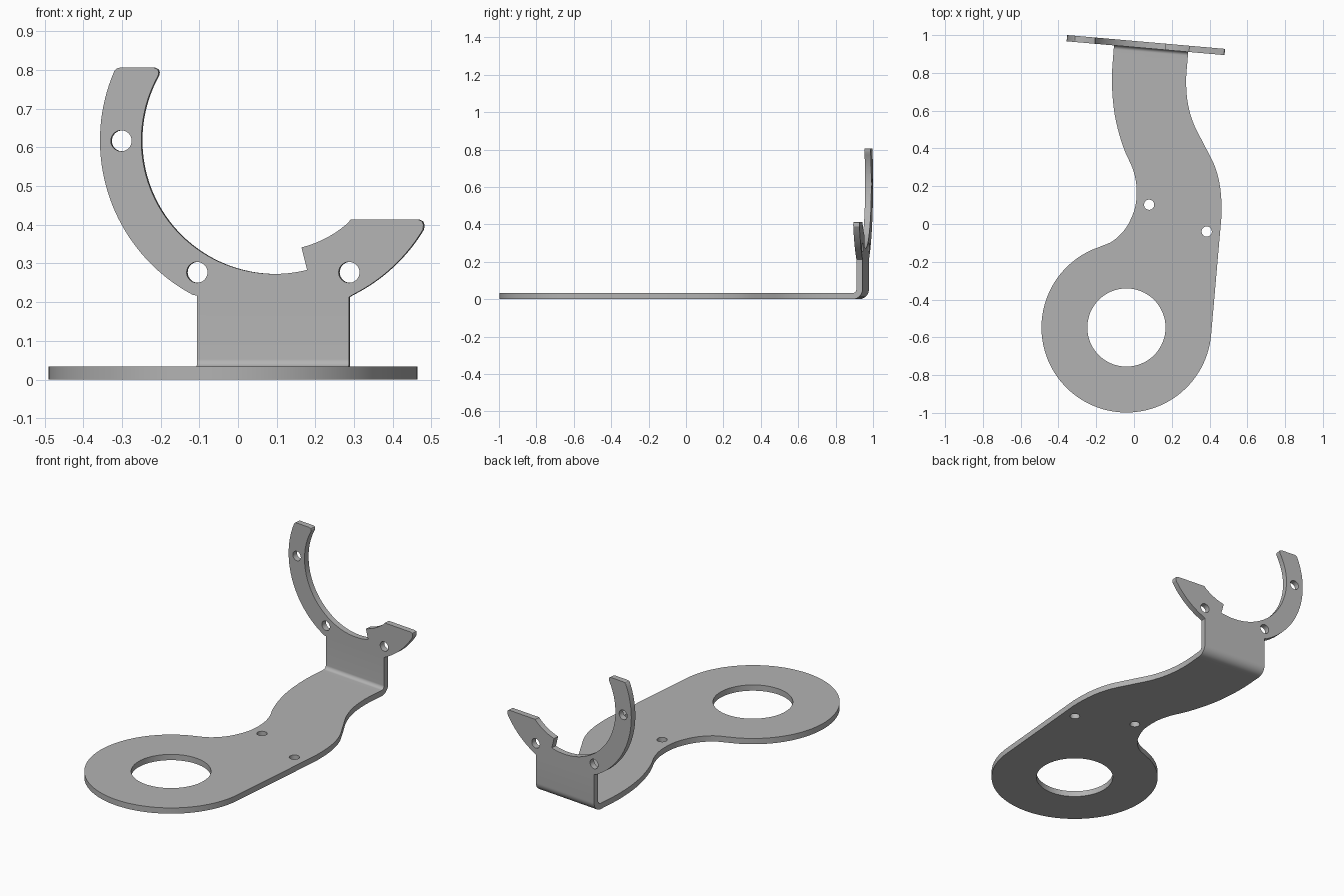
import bpy, bmesh, math
from mathutils import Vector

if "Cube" in bpy.data.objects:
    bpy.data.objects.remove(bpy.data.objects["Cube"])

T, R = 0.033, 0.053            # sheet thickness, outer bend radius
XL, XR = -0.103, 0.29          # strap sides at the fold
A = math.radians(5)            # upright is turned slightly in plan


def place(x, d, z):
    """Point on the upright: x along it, d behind(+) / in front(-) of its back face."""
    return Vector((x + d * math.sin(A),
                   1.0 - math.tan(A) * (x + 0.352) + d * math.cos(A), z))


def arc(cx, cy, r, a0, a1, n):
    return [(cx + r * math.cos(math.radians(a0 + (a1 - a0) * i / n)),
             cy + r * math.sin(math.radians(a0 + (a1 - a0) * i / n))) for i in range(n + 1)]


def circle(cx, cy, r, n=32):
    return arc(cx, cy, r, 0, 360, n)[:-1]


def spline(pts, n=6):
    """Catmull-Rom through pts[1:-1]; the end points only set direction."""
    p = [Vector(q) for q in pts]
    out = []
    for a, b, c, d in zip(p, p[1:], p[2:], p[3:]):
        for i in range(n):
            t = i / n
            out.append(0.5 * (2 * b + (c - a) * t + (2 * a - 5 * b + 4 * c - d) * t * t
                              + (3 * b - a - 3 * c + d) * t ** 3))
    return [tuple(q) for q in out + [p[-2]]]


def add_sheet(bm, loops, mapping):
    """Fill outline with holes, extrude to thickness, map into place."""
    cu = bpy.data.curves.new("outline", 'CURVE')
    cu.dimensions, cu.fill_mode, cu.extrude = '2D', 'BOTH', T / 2
    for loop in loops:
        s = cu.splines.new('POLY')
        s.points.add(len(loop) - 1)
        for pt, q in zip(s.points, loop):
            pt.co = (q[0], q[1], 0, 1)
        s.use_cyclic_u = True
    ob = bpy.data.objects.new("outline", cu)
    bpy.context.collection.objects.link(ob)
    bpy.context.view_layer.update()
    me = bpy.data.meshes.new_from_object(ob)
    for v in me.vertices:
        v.co = mapping(*v.co)
    bm.from_mesh(me)
    bpy.data.objects.remove(ob)
    bpy.data.curves.remove(cu)
    bpy.data.meshes.remove(me)


bm = bmesh.new()

# Flat base: ring end and S-shaped strap
jl, jr = place(XL, -R, 0), place(XR, -R, 0)
right = spline([(0.452, -0.08), (0.463, 0.04), (0.458, 0.18), (0.43, 0.30), (0.374, 0.415),
                (0.316, 0.53), (0.285, 0.64), (0.276, 0.76), jr.xy, (0.295, 1.02)])
left = spline([(-0.1, 1.05), jl.xy, (-0.117, 0.77), (-0.108, 0.62), (-0.085, 0.5),
               (-0.05, 0.39), (-0.008, 0.295), (0.012, 0.21), (0.01, 0.11), (-0.015, 0.03),
               (-0.055, -0.037), (-0.115, -0.092), (-0.19, -0.124), (-0.27, -0.16)])
disc = arc(-0.04, -0.548, 0.45, 110.5, 355, 72)[1:]
add_sheet(bm, [right + left + disc, circle(-0.04, -0.548, 0.207, 64),
               circle(0.08, 0.102, 0.027), circle(0.385, -0.04, 0.027)],
          lambda x, y, c: Vector((x, y, c + T / 2)))

# Upright: open cradle with a hooked right arm
CX, CZ = 0.098, 0.618
cradle = ([(XL, R), (XL, 0.217)]
          + arc(CX, CZ, 0.452, 242, 156.5, 36)
          + [(-0.311, 0.804), (-0.303, 0.806), (-0.214, 0.806), (-0.205, 0.802), (-0.202, 0.794)]
          + arc(CX, CZ, 0.345, 151, 284, 48)
          + arc(CX, CZ, 0.285, 284, 311, 10)
          + [(0.294, 0.413), (0.470, 0.413), (0.479, 0.409), (0.482, 0.400)]
          + arc(CX, CZ, 0.447, -31, -63.5, 14)
          + [(XR, 0.213), (XR, R)])
add_sheet(bm, [cradle] + [circle(x, z, 0.027) for x, z in
                          ((-0.299, 0.617), (-0.103, 0.277), (0.29, 0.277))],
          lambda x, z, c: place(x, c - T / 2, z))

# Drop the hidden end faces where the fold joins the two sheets
bmesh.ops.remove_doubles(bm, verts=bm.verts, dist=1e-4)
n = Vector((math.sin(A), math.cos(A), 0))
caps = [f for f in bm.faces
        if all(abs(v.co.z - R) < 1e-4 for v in f.verts)
        or all(abs((v.co - jl).dot(n)) < 1e-4 for v in f.verts)]
bmesh.ops.delete(bm, geom=caps, context='FACES_ONLY')

# Rounded fold between base and upright
rows = []
for i in range(11):
    a = math.pi / 2 * i / 10
    rows.append([bm.verts.new(place(x, -R + r * math.sin(a), R - r * math.cos(a)))
                 for x, r in ((XL, R), (XR, R), (XR, R - T), (XL, R - T))])
for p, q in zip(rows, rows[1:]):
    for k in range(4):
        bm.faces.new((p[k], p[(k + 1) % 4], q[(k + 1) % 4], q[k]))
bmesh.ops.remove_doubles(bm, verts=bm.verts, dist=1e-4)
bmesh.ops.recalc_face_normals(bm, faces=bm.faces)

me = bpy.data.meshes.new("bent_bracket")
bm.to_mesh(me)
bm.free()
bracket = bpy.data.objects.new("bent_bracket", me)
bpy.context.collection.objects.link(bracket)

mat = bpy.data.materials.new("plain grey")
mat.diffuse_color = (0.45, 0.45, 0.45, 1)
mat.use_nodes = True
mat.node_tree.nodes["Principled BSDF"].inputs["Base Color"].default_value = mat.diffuse_color
me.materials.clear()
me.materials.append(mat)

bpy.context.view_layer.objects.active = bracket
bracket.select_set(True)
bpy.ops.object.shade_smooth_by_angle(angle=math.radians(25))
